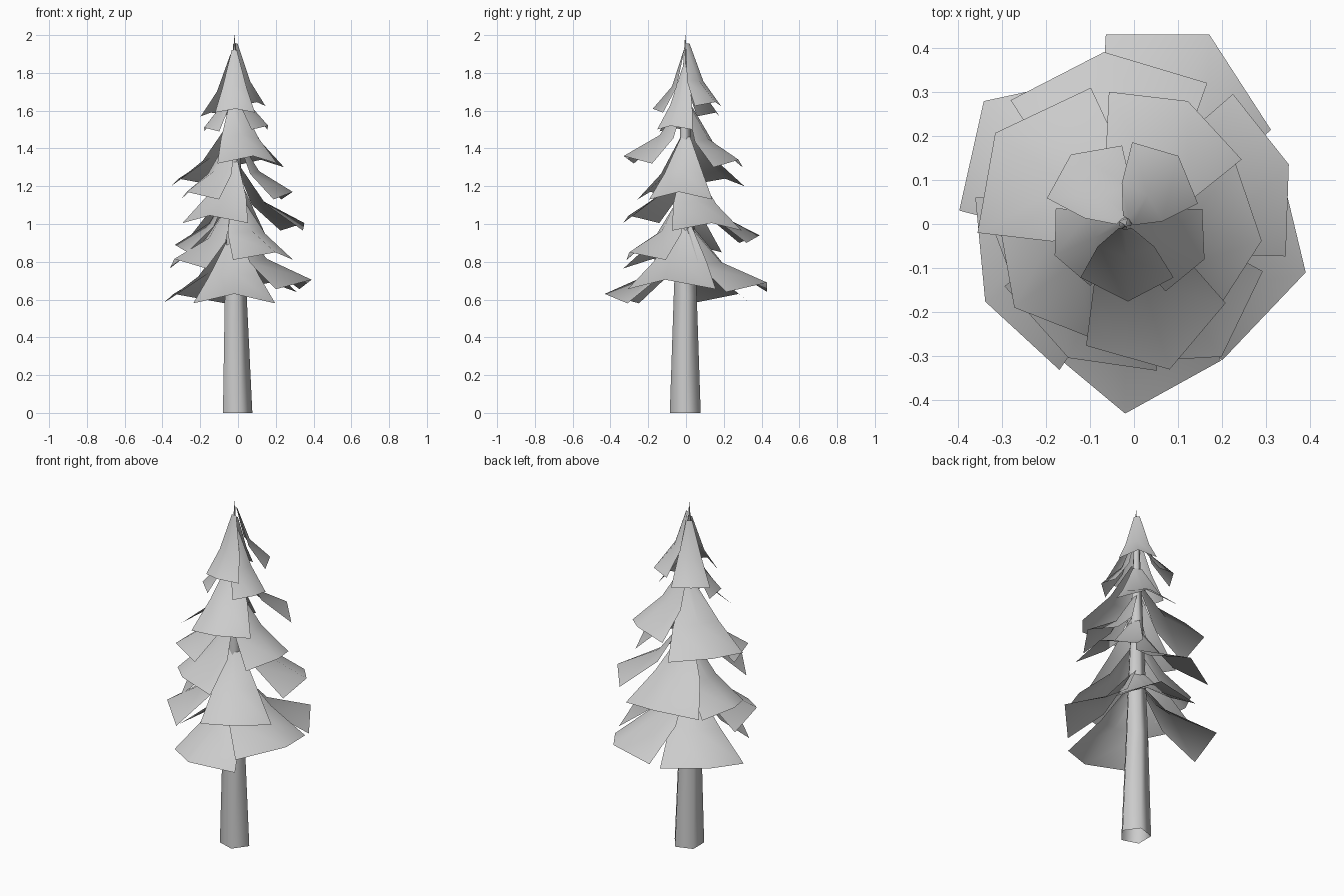
import bpy
import bmesh
from math import cos, sin, pi, radians
from mathutils import Vector

cube = bpy.data.objects.get("Cube")
if cube:
    bpy.data.objects.remove(cube, do_unlink=True)

grey = bpy.data.materials.new("light grey")
grey.use_nodes = True
grey.diffuse_color = (0.6, 0.6, 0.6, 1)
shader = next(n for n in grey.node_tree.nodes if n.type == 'BSDF_PRINCIPLED')
shader.inputs["Base Color"].default_value = grey.diffuse_color


def make_object(name, bm, smooth_angle):
    """Turn a bmesh into a smooth-shaded object in the light grey material."""
    mesh = bpy.data.meshes.new(name)
    bm.to_mesh(mesh)
    bm.free()
    mesh.materials.append(grey)
    obj = bpy.data.objects.new(name, mesh)
    bpy.context.collection.objects.link(obj)
    bpy.ops.object.select_all(action='DESELECT')
    obj.select_set(True)
    bpy.context.view_layer.objects.active = obj
    bpy.ops.object.shade_smooth_by_angle(angle=radians(smooth_angle))


# Trunk: open five-sided tube, tapering to a fine spike and leaning slightly
def build_trunk(sides=5):
    # centre x, height, radius
    profile = [(-0.01, 0, 0.086), (-0.018, 0.62, 0.064), (-0.02, 1.3, 0.036),
               (-0.02, 1.75, 0.018), (-0.018, 2, 0.001)]
    bm = bmesh.new()
    rings = []
    for centre, height, radius in profile:
        ring = []
        for i in range(sides):
            angle = 2 * pi * i / sides
            ring.append(bm.verts.new((centre + radius * cos(angle),
                                      radius * sin(angle) - 0.004, height)))
        rings.append(ring)
    for lower, upper in zip(rings, rings[1:]):
        for i in range(sides):
            j = (i + 1) % sides
            bm.faces.new((lower[i], lower[j], upper[j], upper[i]))
    make_object("trunk", bm, 75)


# Bough: a thin folded sheet with a raised middle rib, flaring out and down.
# Spread, twist and setback place the two outer corners relative to the tip.
def build_bough(name, drop, sag, direction, reach, tip_height, spread, twist, setback):
    axis = Vector((-0.02, 0, 0))
    angle = radians(direction)
    outward = Vector((cos(angle), sin(angle), 0))
    across = angle + radians(twist)
    sideways = Vector((-sin(across), cos(across), 0))
    up = Vector((0, 0, 1))
    root_reach = 0.07 * reach
    root_width = 0.08 * reach
    tip_width = spread * reach

    bm = bmesh.new()
    rows = []
    # how far out, how wide and how far down each row lies
    for out, wide, down in ((0, 0, 0), (0.38, 0.55, 0.62), (1, 1, 1)):
        distance = root_reach + (reach - root_reach) * out
        width = root_width + (tip_width - root_width) * wide
        height = tip_height + drop * (1 - down)
        row = []
        for side in (-1, 0, 1):
            back = setback if side else 1
            lower = sag * out if side else 0
            row.append(bm.verts.new(axis + outward * distance * back
                                    + sideways * width * side
                                    + up * (height - lower)))
        rows.append(row)
    for inner, outer in zip(rows, rows[1:]):
        for i in range(2):
            bm.faces.new((inner[i], outer[i], outer[i + 1], inner[i + 1]))
    make_object(name, bm, 80)


# Whorls of boughs: drop and corner sag of the whorl, then for each bough
# its direction, reach, tip height, spread, twist and setback
whorls = {
    "top": (0.31, 0.02, [
        (52, 0.196, 1.645, 0.52, -5, 0.75),
        (128, 0.2, 1.59, 0.52, -3, 0.75),
        (272, 0.176, 1.61, 0.6, -2, 0.69),
        (-24, 0.197, 1.52, 0.52, 0, 0.74),
        (204, 0.175, 1.51, 0.55, 0, 0.74)]),
    "upper": (0.29, 0.04, [
        (63, 0.313, 1.34, 0.54, 0, 0.8),
        (145, 0.36, 1.24, 0.58, -3, 0.7),
        (287, 0.345, 1.36, 0.48, 0, 0.69),
        (-7, 0.312, 1.17, 0.54, 0, 0.74),
        (217, 0.315, 1.17, 0.5, 3, 0.72)]),
    "middle": (0.3, 0.04, [
        (20, 0.395, 1.005, 0.49, -2, 0.82),
        (97, 0.393, 0.94, 0.57, -2, 0.77),
        (247, 0.33, 1.045, 0.6, -6, 0.78),
        (-54, 0.372, 0.85, 0.51, -3, 0.7),
        (175, 0.315, 0.89, 0.54, 0, 0.74)]),
    "lower": (0.29, 0.05, [
        (139, 0.425, 0.63, 0.53, -6, 0.66),
        (66, 0.47, 0.69, 0.46, -6, 0.75),
        (-15, 0.424, 0.705, 0.57, 0, 0.69),
        (270, 0.43, 0.63, 0.51, -8, 0.65),
        (209, 0.363, 0.815, 0.6, -3, 0.77)]),
}

build_trunk()
for level, (drop, sag, boughs) in whorls.items():
    for number, shape in enumerate(boughs, start=1):
        build_bough(f"{level}_bough_{number}", drop, sag, *shape)
